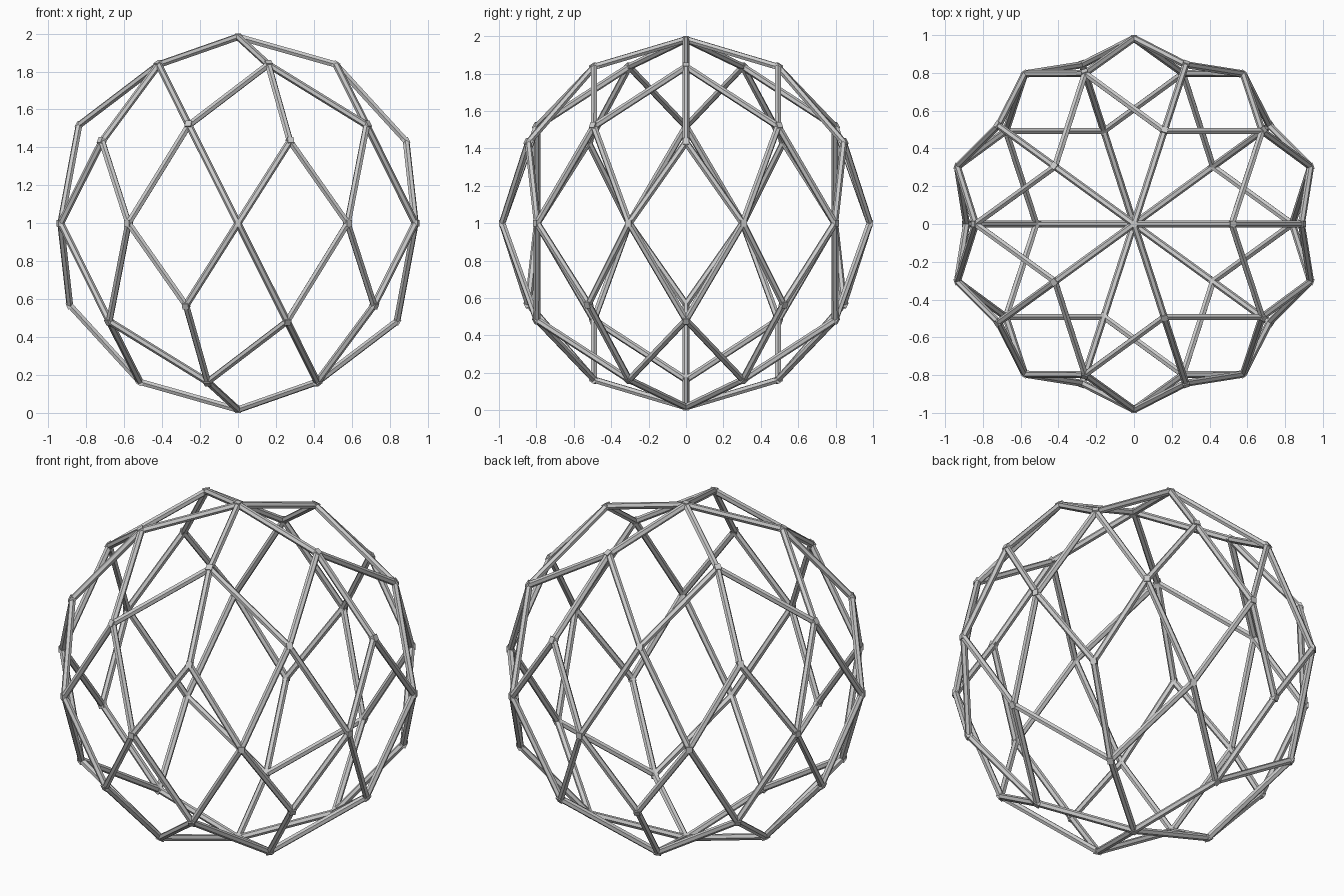
import bpy, bmesh, math
from mathutils import Vector, Matrix

if "Cube" in bpy.data.objects:
    bpy.data.objects.remove(bpy.data.objects["Cube"])

R = 0.983        # radius of the joint centres
STRUT = 0.0185   # strut radius
JOINT = 0.034    # joint block size
CENTRE = Vector((0, 0, 1))


def ring(r, z, start, n=5):
    """Evenly spaced joints around the vertical axis."""
    return [Vector((r * math.cos(math.radians(start + i * 360 / n)),
                    r * math.sin(math.radians(start + i * 360 / n)), z)) * R
            for i in range(n)]


pole = Vector((0, 0, R))
upper = ring(0.526, 0.851, 0)
middle = ring(0.853, 0.526, 36)
lower = ring(0.902, 0.440, 0)
equator = ring(1, 0, 18, 10)

# Struts of the upper half
struts = []
for i in range(5):
    struts += [(pole, upper[i]), (upper[i], lower[i]),
               (upper[i], middle[i]), (upper[(i + 1) % 5], middle[i]),
               (lower[i], equator[2 * i]), (lower[i], equator[2 * i - 1]),
               (middle[i], equator[2 * i]), (middle[i], equator[2 * i + 1])]
joints = [pole] + upper + middle + lower

# The lower half is the upper half reflected through the centre
struts += [(-a, -b) for a, b in struts]
joints += [-j for j in joints] + equator


def frame(position, along, outward):
    """Placement with z along the strut and x facing outward."""
    z = along.normalized()
    y = z.cross(outward).normalized()
    m = Matrix((y.cross(z), y, z)).transposed().to_4x4()
    m.translation = CENTRE + position
    return m


def make_object(name, bm):
    me = bpy.data.meshes.new(name)
    bm.to_mesh(me)
    bm.free()
    ob = bpy.data.objects.new(name, me)
    bpy.context.collection.objects.link(ob)
    return ob


# Six-sided struts with one flat side facing outward
bm = bmesh.new()
for a, b in struts:
    bmesh.ops.create_cone(bm, cap_ends=True, segments=6, radius1=STRUT,
                          radius2=STRUT, depth=(b - a).length,
                          matrix=frame((a + b) / 2, b - a, a + b)
                          @ Matrix.Rotation(math.radians(90), 4, 'Z'))
# the cone's first corner lies on its y axis, so a quarter turn would put
# a flat side or a corner outward; pick the flat side explicitly
centre_dirs = [f for f in bm.faces if len(f.verts) == 4]
best = max((f.normal.dot((f.calc_center_median() - CENTRE).normalized())
            for f in centre_dirs[:6]), default=1)
if best < 0.95:
    bm.clear()
    for a, b in struts:
        bmesh.ops.create_cone(bm, cap_ends=True, segments=6, radius1=STRUT,
                              radius2=STRUT, depth=(b - a).length,
                              matrix=frame((a + b) / 2, b - a, a + b))
make_object("cage_struts", bm)

# Small block joints filling the corners
bm = bmesh.new()
for j in joints:
    side = Vector((0, 1, 0)) if abs(j.z) > 0.97 else Vector((0, 0, 1))
    along = side - j * side.dot(j) / j.length_squared
    bmesh.ops.create_cube(bm, size=JOINT, matrix=frame(j, along, j))
make_object("cage_joints", bm)
